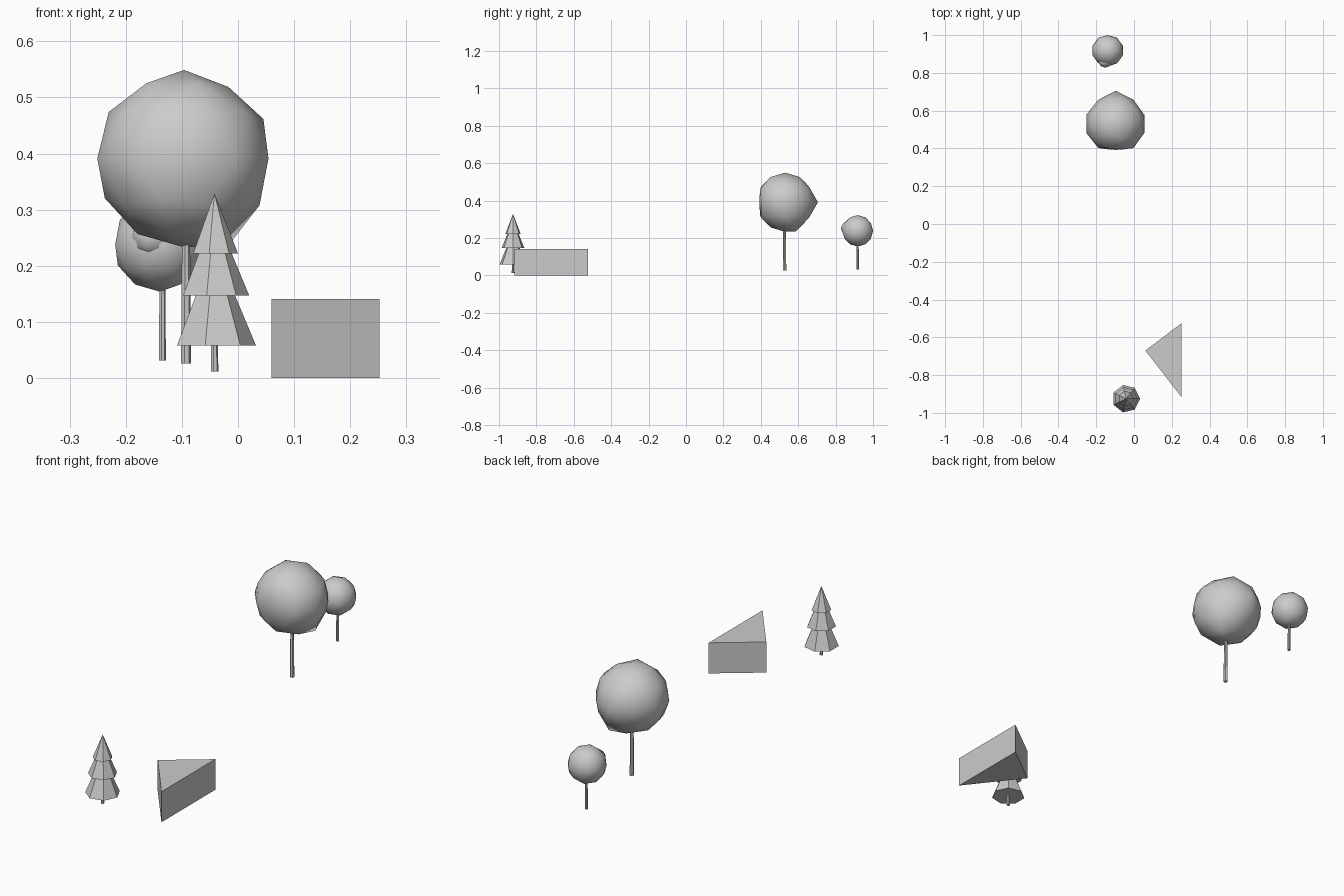
import bpy, bmesh
from math import cos, sin, pi
from mathutils import Vector

if "Cube" in bpy.data.objects:
    bpy.data.objects.remove(bpy.data.objects["Cube"])


def add_object(name, bm, smooth=False):
    bmesh.ops.recalc_face_normals(bm, faces=bm.faces[:])
    mesh = bpy.data.meshes.new(name)
    bm.to_mesh(mesh)
    bm.free()
    for p in mesh.polygons:
        p.use_smooth = smooth
    obj = bpy.data.objects.new(name, mesh)
    bpy.context.collection.objects.link(obj)
    return obj


def frustum(name, x, y, z0, z1, r0, r1, sides):
    """Closed cone or cylinder with a corner facing +x."""
    bm = bmesh.new()
    ring = lambda r, z: [bm.verts.new((x + r * cos(2 * pi * i / sides),
                                       y + r * sin(2 * pi * i / sides), z))
                         for i in range(sides)]
    low = ring(r0, z0)
    bm.faces.new(low[::-1])
    high = ring(r1, z1) if r1 > 0 else [bm.verts.new((x, y, z1))]
    if r1 > 0:
        bm.faces.new(high)
    for i in range(sides):
        j = (i + 1) % sides
        bm.faces.new((low[i], low[j], high[j], high[i]) if r1 > 0
                     else (low[i], low[j], high[0]))
    return add_object(name, bm)


def foliage(name, centre, radius, bumps=()):
    """Low-poly ball; each bump is (direction, scale) for the nearest corner."""
    bm = bmesh.new()
    bmesh.ops.create_icosphere(bm, subdivisions=2, radius=radius)
    for direction, scale in bumps:
        d = Vector(direction).normalized()
        v = max(bm.verts, key=lambda v: v.co.normalized().dot(d))
        v.co *= scale
    bmesh.ops.translate(bm, verts=bm.verts[:], vec=centre)
    return add_object(name, bm, smooth=True)


# Triangular block
bm = bmesh.new()
base = bm.faces.new([bm.verts.new((x, y, 0)) for x, y in
                     ((0.06, -0.67), (0.252, -0.917), (0.252, -0.525))])
top = bmesh.ops.extrude_face_region(bm, geom=[base], use_keep_orig=True)
bmesh.ops.translate(bm, vec=(0, 0, 0.141),
                    verts=[g for g in top["geom"] if isinstance(g, bmesh.types.BMVert)])
add_object("wedge_block", bm)

# Pine: trunk and three seven-sided tiers
px, py = -0.042, -0.925
frustum("pine_trunk", px, py, 0.012, 0.08, 0.007, 0.006, 7)
tiers = ((0.058, 0.149, 0.074, 0.036), (0.147, 0.224, 0.062, 0.03), (0.222, 0.329, 0.042, 0))
for i, (z0, z1, r0, r1) in enumerate(tiers):
    frustum(f"pine_tier_{i + 1}", px, py, z0, z1, r0, r1, 7)

# Large round tree
frustum("large_trunk", -0.093, 0.527, 0.026, 0.27, 0.0095, 0.0075, 7)
foliage("large_foliage", (-0.096, 0.53, 0.391), 0.158, (
    ((0, 1, 0), 1.11), ((0, -1, 0), 0.87),
    ((0.425, 0.309, -0.85), 1.16), ((-0.95, 0.3, 0), 1.03),
    ((-0.95, -0.3, 0), 1.03), ((0.526, 0, 0.85), 0.95)))

# Small round tree with a little side clump
frustum("small_trunk", -0.135, 0.918, 0.031, 0.18, 0.0065, 0.0055, 7)
foliage("small_foliage", (-0.139, 0.918, 0.238), 0.084, (((0, 1, 0), 0.98),))
foliage("small_side_clump", (-0.152, 0.866, 0.252), 0.038)
